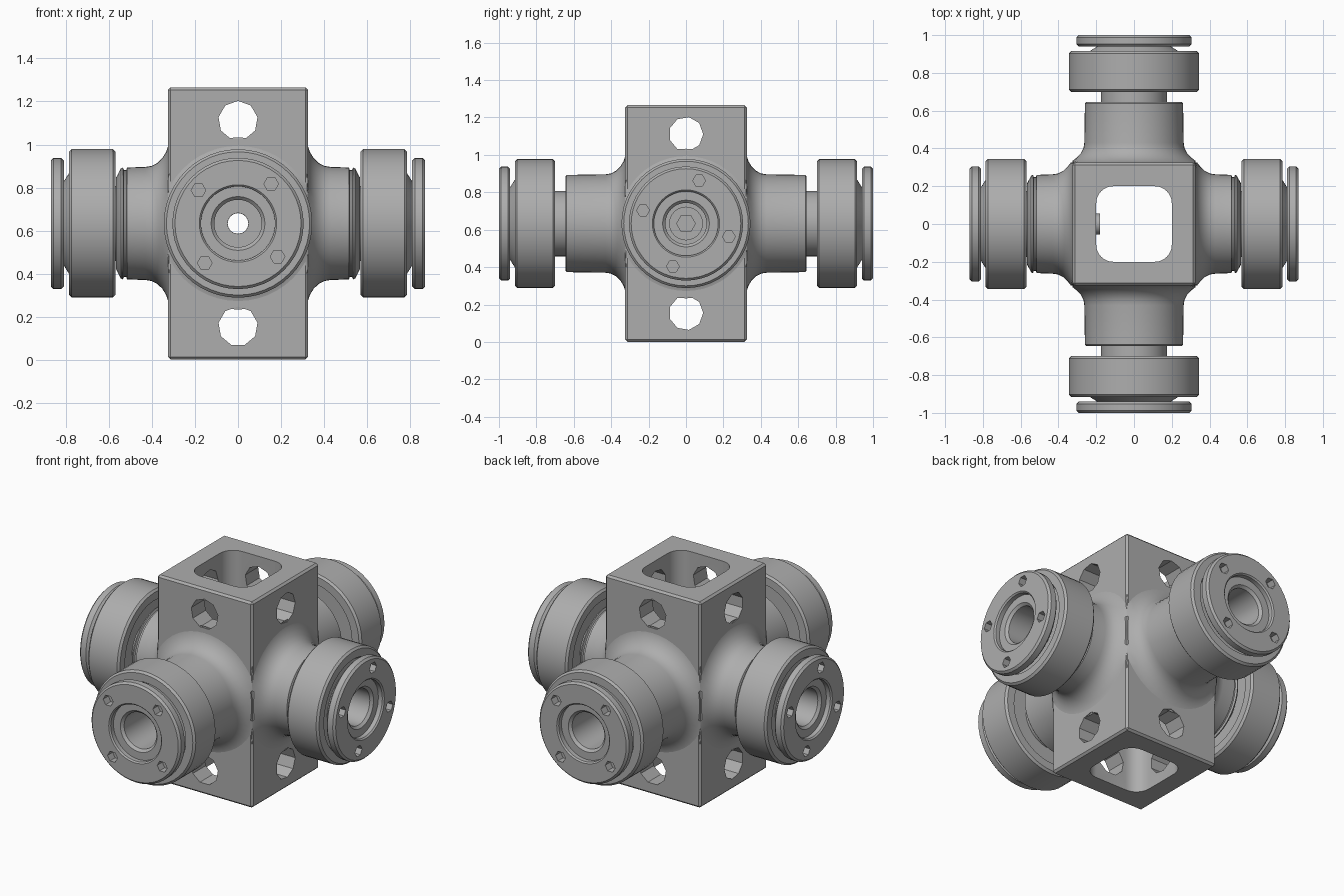
import bpy, bmesh, math
from mathutils import Matrix, Vector

cube = bpy.data.objects.get("Cube")
if cube:
    bpy.data.objects.remove(cube, do_unlink=True)

steel = bpy.data.materials.new("grey_steel")
steel.use_nodes = True
steel.diffuse_color = (0.42, 0.42, 0.42, 1)
steel.node_tree.nodes["Principled BSDF"].inputs["Base Color"].default_value = steel.diffuse_color

MID = 0.633      # height of the arm axes
HALF = 0.325     # half width of the body


def make(name, bm, matrix=Matrix()):
    bmesh.ops.recalc_face_normals(bm, faces=bm.faces)
    mesh = bpy.data.meshes.new(name)
    bm.to_mesh(mesh)
    bm.free()
    mesh.transform(matrix)
    mesh.materials.append(steel)
    obj = bpy.data.objects.new(name, mesh)
    bpy.context.collection.objects.link(obj)
    return obj


def lathe(profile, steps=48, clamp=None):
    """Spin a closed (distance, radius) outline about local z."""
    bm = bmesh.new()
    rings = []
    for i in range(steps):
        a = 2 * math.pi * i / steps
        ring = []
        for s, r in profile:
            y = r * math.sin(a)
            if clamp:
                y = max(-clamp, min(clamp, y))
            ring.append(bm.verts.new((r * math.cos(a), y, s)))
        rings.append(ring)
    n = len(profile)
    for i in range(steps):
        p, q = rings[i], rings[(i + 1) % steps]
        for j in range(n):
            k = (j + 1) % n
            bm.faces.new((p[j], p[k], q[k], q[j]))
    return bm


def cylinder(bm, radius, depth, sides, matrix):
    bmesh.ops.create_cone(bm, cap_ends=True, segments=sides, radius1=radius,
                          radius2=radius, depth=depth, matrix=matrix)


def cut(obj, bm):
    """Subtract a cutter mesh from obj and remove the cutter."""
    tool = make("cutter", bm)
    tool.hide_render = True
    mod = obj.modifiers.new("cut", 'BOOLEAN')
    mod.operation, mod.solver, mod.object = 'DIFFERENCE', 'EXACT', tool
    select(obj)
    bpy.ops.object.modifier_apply(modifier=mod.name)
    bpy.data.objects.remove(tool, do_unlink=True)


def select(obj):
    bpy.ops.object.select_all(action='DESELECT')
    obj.select_set(True)
    bpy.context.view_layer.objects.active = obj


def smooth(obj):
    select(obj)
    bpy.ops.object.shade_smooth_by_angle(angle=math.radians(30))


# Square body with chamfered edges
bm = bmesh.new()
bmesh.ops.create_cube(bm, size=1)
bmesh.ops.scale(bm, vec=(2 * HALF, 2 * HALF, 2 * MID), verts=bm.verts)
bmesh.ops.translate(bm, vec=(0, 0, MID), verts=bm.verts)
bmesh.ops.bevel(bm, geom=bm.edges[:], offset=0.012, segments=1, affect='EDGES')
body = make("body", bm)

# Rounded square passage from top to bottom
bm = bmesh.new()
outline = []
for corner in range(4):
    turn = math.radians(90 * corner)
    centre = Matrix.Rotation(turn, 3, 'Z') @ Vector((0.11, 0.11, -0.1))
    for i in range(7):
        a = turn + math.radians(15 * i)
        outline.append(bm.verts.new(centre + 0.09 * Vector((math.cos(a), math.sin(a), 0))))
base = bm.faces.new(outline)
top = bmesh.ops.extrude_face_region(bm, geom=[base])["geom"]
bmesh.ops.translate(bm, vec=(0, 0, 1.5), verts=[v for v in top if isinstance(v, bmesh.types.BMVert)])
cut(body, bm)

# Cross holes near both ends, and small bores on the arm axes
for axis in ('X', 'Y'):
    rot = Matrix.Rotation(math.pi / 2, 4, axis)
    for z, radius, sides in ((0.155, 0.092, 9), (2 * MID - 0.155, 0.092, 9), (MID, 0.048, 16)):
        bm = bmesh.new()
        cylinder(bm, radius, 1, sides, Matrix.Translation((0, 0, z)) @ rot)
        cut(body, bm)
smooth(body)

# Fillet between body and arm
flare = [(0.43 - 0.11 * math.sin(t), 0.40 - 0.137 * math.cos(t))
         for t in [math.radians(90 - 15 * i) for i in range(7)]]


def arm(name, angle, tip, collar_end, hole_angle, bolted):
    place = (Matrix.Translation((0, 0, MID)) @ Matrix.Rotation(math.radians(angle), 4, 'Z')
             @ Matrix.Rotation(math.pi / 2, 4, 'Y'))
    start = tip - 0.30    # inner face of the roller

    # Collar and hollow shaft
    floor = 0.46
    outer = [(0.32, 0.048)] + flare + collar_end
    shaft = [(collar_end[-1][0], 0.175), (tip - 0.035, 0.175), (tip - 0.035, 0.125),
             (tip - 0.05, 0.11), (floor, 0.11), (floor, 0.048)]
    smooth(make(name + "_collar", lathe(outer + shaft, clamp=HALF), place))

    # Roller with recessed sides
    b = 0.012
    roller = [(start + 0.03, 0.17), (start + 0.03, 0.275), (start, 0.285), (start, 0.345 - b),
              (start + b, 0.345), (start + 0.215 - b, 0.345), (start + 0.215, 0.345 - b),
              (start + 0.215, 0.285), (start + 0.20, 0.275), (start + 0.20, 0.17)]
    smooth(make(name + "_roller", lathe(roller), place))

    # Spacer and end cap with a stepped recess
    cap = [(start + 0.19, 0.172), (start + 0.19, 0.235), (start + 0.215, 0.235),
           (tip - 0.06, 0.195), (tip - 0.06, 0.305 - b), (tip - 0.06 + b, 0.305),
           (tip - b, 0.305), (tip, 0.305 - b), (tip, 0.18), (tip - 0.008, 0.172)]
    end_cap = make(name + "_cap", lathe(cap), place)
    bm = bmesh.new()
    for i in range(4):
        a = math.radians(hole_angle + 90 * i)
        spot = Matrix.Translation((-0.24 * math.sin(a), 0.24 * math.cos(a), tip))
        cylinder(bm, 0.034, 0.1, 6, place @ spot)
    cut(end_cap, bm)
    smooth(end_cap)

    # Socket bolt holding the shaft, its end showing inside the body
    if bolted:
        bolt = make(name + "_bolt", bmesh.new())
        bm = bmesh.new()
        cylinder(bm, 0.055, 0.32, 24, place @ Matrix.Translation((0, 0, 0.34)))
        cylinder(bm, 0.09, 0.08, 24, place @ Matrix.Translation((0, 0, floor + 0.04)))
        bm.to_mesh(bolt.data)
        bm.free()
        bm = bmesh.new()
        cylinder(bm, 0.05, 0.09, 6, place @ Matrix.Translation((0, 0, floor + 0.08)))
        cut(bolt, bm)
        smooth(bolt)


long_end = [(0.638, 0.26), (0.645, 0.253)]
short_end = [(0.515, 0.26), (0.52, 0.248), (0.53, 0.248), (0.535, 0.26), (0.545, 0.255), (0.566, 0.215)]
arm("front", -90, 1.0, long_end, 50, False)
arm("back", 90, 1.0, long_end, 50, False)
arm("left", 0, 0.87, short_end, 73, True)
arm("right", 180, 0.87, short_end, 73, True)
